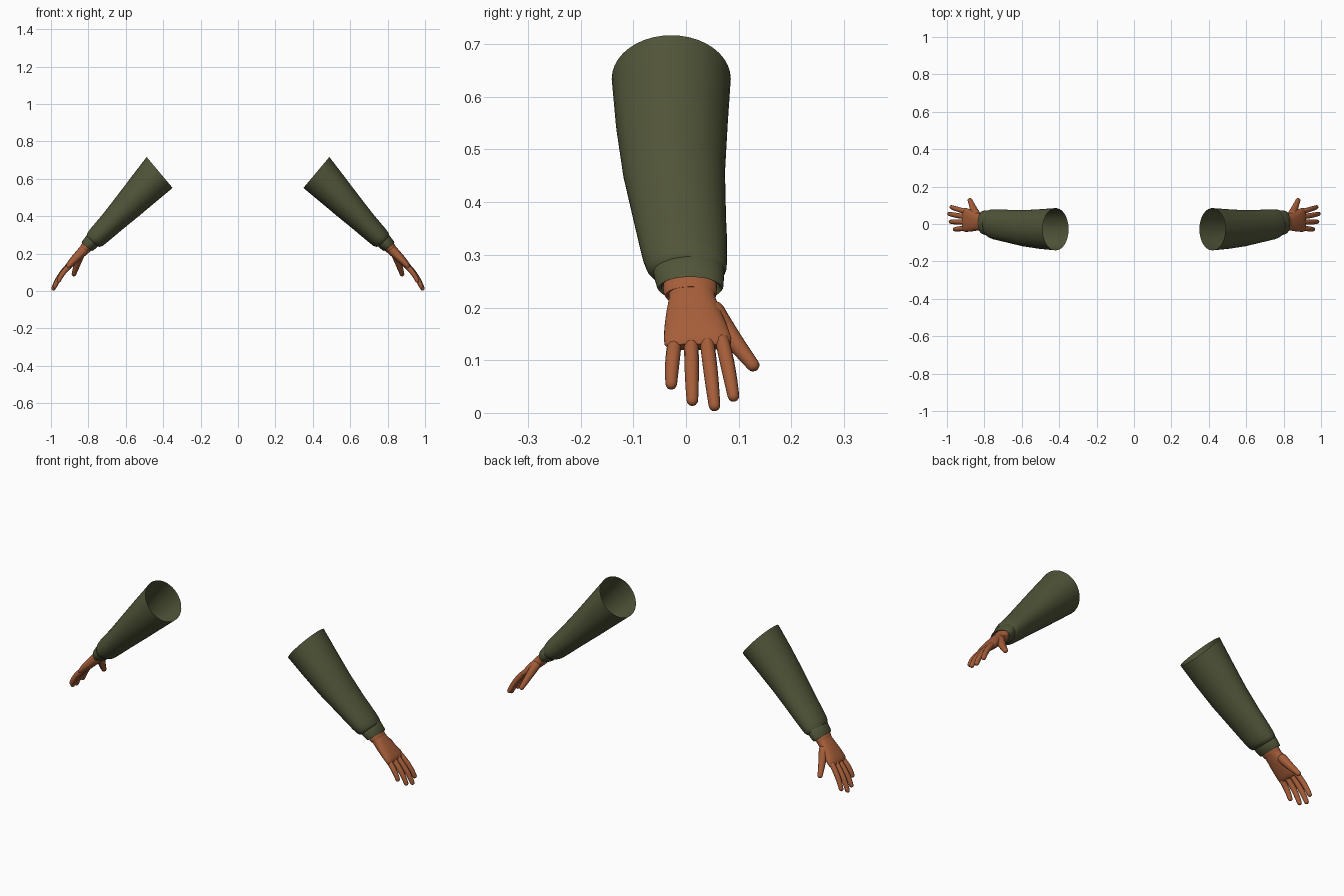
import bpy, bmesh, math
from mathutils import Vector

if "Cube" in bpy.data.objects:
    bpy.data.objects.remove(bpy.data.objects["Cube"])


def material(name, rgb):
    m = bpy.data.materials.new(name)
    m.diffuse_color = (*rgb, 1)
    m.use_nodes = True
    m.node_tree.nodes["Principled BSDF"].inputs["Base Color"].default_value = m.diffuse_color
    return m


OLIVE = material("olive cloth", (0.082, 0.090, 0.040))
SKIN = material("warm brown skin", (0.38, 0.112, 0.042))
Y = Vector((0, 1, 0))


def ellipse(c, u, v, ru, rv, n, power=1.0):
    """Ring of points; power below 1 makes the oval squarer."""
    pts = []
    for i in range(n):
        a = 2 * math.pi * i / n
        s, t = math.cos(a), math.sin(a)
        s = math.copysign(abs(s) ** power, s)
        t = math.copysign(abs(t) ** power, t)
        pts.append(c + u * ru * s + v * rv * t)
    return pts


def loft(name, rings, mat, cap_start=False, cap_end=False):
    """Skin a list of rings and mirror the part to the other arm."""
    bm = bmesh.new()
    loops = [[bm.verts.new(p) for p in r] for r in rings]
    n = len(loops[0])
    for a, b in zip(loops, loops[1:]):
        for i in range(n):
            j = (i + 1) % n
            bm.faces.new((a[i], a[j], b[j], b[i]))
    if cap_start:
        bm.faces.new(loops[0][::-1])
    if cap_end:
        bm.faces.new(loops[-1])
    bmesh.ops.recalc_face_normals(bm, faces=bm.faces)
    me = bpy.data.meshes.new(name)
    bm.to_mesh(me)
    bm.free()
    me.materials.append(mat)
    ob = bpy.data.objects.new(name, me)
    bpy.context.collection.objects.link(ob)
    bpy.ops.object.select_all(action='DESELECT')
    ob.select_set(True)
    bpy.context.view_layer.objects.active = ob
    bpy.ops.object.shade_smooth_by_angle(angle=math.radians(45))
    mod = ob.modifiers.new("other arm", 'MIRROR')
    mod.use_axis[0] = True
    mod.use_mirror_merge = False
    return ob


def sections(rows, n=32, power=1.0):
    """Rows of x, y, z, tilt in degrees, half width in y, half thickness."""
    out = []
    for x, y, z, tilt, ry, rp in rows:
        a = math.radians(tilt)
        up = Vector((math.cos(a), 0, math.sin(a)))
        out.append(ellipse(Vector((x, y, z)), Y, up, ry, rp, n, power))
    return out


def digit(name, pts, radii, n=12, steps=4):
    """Tapered curved tube with rounded ends through three points."""
    p0, p1, p2 = [Vector(p) for p in pts]
    r0, r1, r2 = radii
    ctrl = 2 * p1 - (p0 + p2) / 2
    rc = 2 * r1 - (r0 + r2) / 2

    def frame(t):
        c = p0 * (1 - t) ** 2 + ctrl * 2 * t * (1 - t) + p2 * t * t
        r = r0 * (1 - t) ** 2 + rc * 2 * t * (1 - t) + r2 * t * t
        d = ((ctrl - p0) * (1 - t) + (p2 - ctrl) * t).normalized()
        u = (Y - d * d.dot(Y)).normalized()
        return c, r, d, u, d.cross(u)

    rings = []
    c, r, d, u, v = frame(0)
    for a in (75, 45, 20):
        k = math.radians(a)
        rings.append(ellipse(c - d * r * math.sin(k), u, v, r * math.cos(k), r * math.cos(k), n))
    for i in range(steps * 2 + 1):
        c, r, d, u, v = frame(i / (steps * 2))
        rings.append(ellipse(c, u, v, r, r, n))
    for a in (25, 50, 75):
        k = math.radians(a)
        rings.append(ellipse(c + d * r * math.sin(k), u, v, r * math.cos(k), r * math.cos(k), n))
    return loft(name, rings, SKIN, True, True)


# Sleeve: open at the elbow end, gathered in at the cuff
loft("sleeve", sections([
    (0.419, -0.028, 0.634, 50, 0.113, 0.108),
    (0.503, -0.027, 0.546, 48, 0.106, 0.094),
    (0.587, -0.023, 0.457, 45, 0.097, 0.080),
    (0.672, -0.012, 0.369, 41, 0.088, 0.066),
    (0.715, -0.006, 0.326, 40, 0.084, 0.061),
    (0.748, -0.002, 0.293, 39, 0.080, 0.057),
    (0.765, 0.001, 0.275, 39, 0.076, 0.053),
    (0.775, 0.003, 0.265, 39, 0.070, 0.046),
    (0.778, 0.004, 0.262, 39, 0.062, 0.036)], 40), OLIVE)

# Cuff band with a rolled-in rim
loft("cuff", sections([
    (0.764, 0.004, 0.282, 39, 0.064, 0.040),
    (0.773, 0.005, 0.274, 39, 0.068, 0.043),
    (0.790, 0.006, 0.256, 39, 0.066, 0.041),
    (0.805, 0.008, 0.240, 39, 0.063, 0.038),
    (0.809, 0.008, 0.236, 39, 0.060, 0.035),
    (0.806, 0.008, 0.239, 39, 0.055, 0.031),
    (0.785, 0.007, 0.262, 39, 0.052, 0.029)], 40), OLIVE)

# Wrist stub inside the cuff
loft("wrist", sections([
    (0.780, 0.007, 0.265, 39, 0.051, 0.030),
    (0.815, 0.008, 0.229, 39, 0.051, 0.030),
    (0.821, 0.009, 0.222, 39, 0.048, 0.028)]), SKIN, True, True)

# Palm: widens and flattens toward the knuckles
loft("palm", sections([
    (0.810, 0.010, 0.233, 40, 0.043, 0.027),
    (0.830, 0.012, 0.213, 41, 0.045, 0.027),
    (0.855, 0.015, 0.187, 42, 0.053, 0.025),
    (0.880, 0.019, 0.162, 40, 0.060, 0.022),
    (0.898, 0.022, 0.142, 37, 0.064, 0.019),
    (0.907, 0.022, 0.131, 35, 0.063, 0.016),
    (0.912, 0.022, 0.125, 35, 0.058, 0.010)], 32, 0.8), SKIN, True, True)

# Fingers: base, middle and tip centres
fingers = {
    "little_finger": ((0.905, -0.022, 0.130), (0.937, -0.026, 0.094), (0.958, -0.028, 0.055)),
    "ring_finger": ((0.908, 0.010, 0.132), (0.950, 0.011, 0.080), (0.980, 0.012, 0.024)),
    "middle_finger": ((0.909, 0.040, 0.134), (0.954, 0.047, 0.077), (0.987, 0.054, 0.014)),
    "index_finger": ((0.907, 0.069, 0.136), (0.947, 0.080, 0.086), (0.975, 0.090, 0.032)),
}
for name, pts in fingers.items():
    digit(name, pts, (0.0135, 0.0135, 0.0110))

# Thumb with a thick root blending into the palm
digit("thumb", ((0.845, 0.052, 0.190), (0.862, 0.090, 0.138), (0.877, 0.127, 0.091)),
      (0.023, 0.0175, 0.0125), 14)
